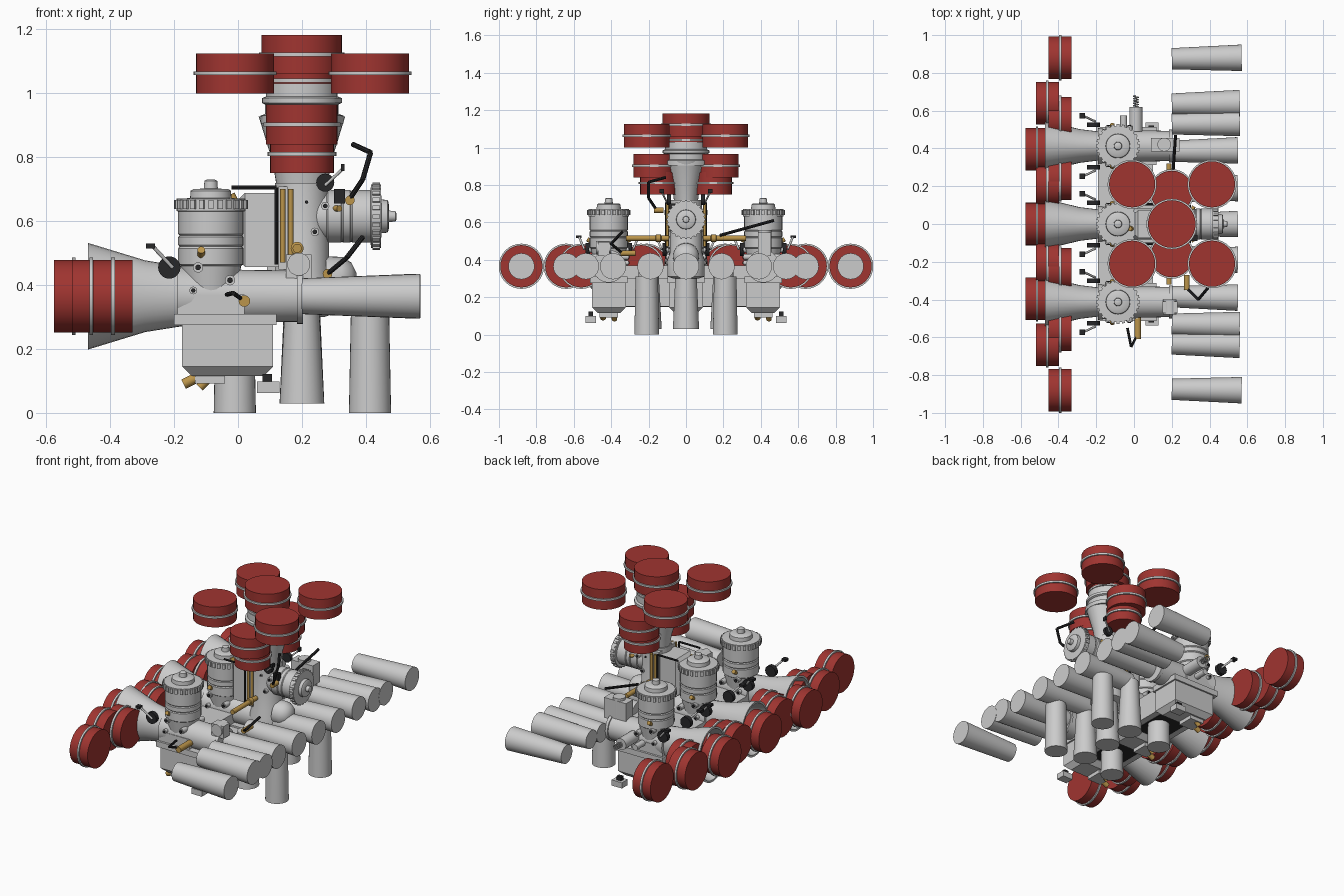
import bpy, bmesh, math
from mathutils import Matrix, Vector

if "Cube" in bpy.data.objects:
    bpy.data.objects.remove(bpy.data.objects["Cube"])

def material(name, col):
    m = bpy.data.materials.new(name)
    m.diffuse_color = (*col, 1)
    m.use_nodes = True
    m.node_tree.nodes["Principled BSDF"].inputs["Base Color"].default_value = m.diffuse_color
    return m

RED = material("red", (0.35, 0.035, 0.03))
BRASS = material("brass", (0.5, 0.3, 0.07))
BLACK = material("black", (0.02, 0.02, 0.022))
GREY = None
I = Matrix.Identity(4)
X, Y, Z = Vector((1, 0, 0)), Vector((0, 1, 0)), Vector((0, 0, 1))

def finish(name, bm, mat, M):
    bmesh.ops.recalc_face_normals(bm, faces=bm.faces)
    bm.transform(M)
    me = bpy.data.meshes.new(name)
    bm.to_mesh(me)
    bm.free()
    ob = bpy.data.objects.new(name, me)
    bpy.context.collection.objects.link(ob)
    if mat:
        me.materials.append(mat)
    bpy.ops.object.select_all(action='DESELECT')
    ob.select_set(True)
    bpy.context.view_layer.objects.active = ob
    bpy.ops.object.shade_smooth_by_angle(angle=math.radians(35))
    return ob

def lathe(name, pts, org, axis, mat=GREY, M=I, n=32, squash=1.0, loop=False):
    """Spin (radius, height) points around an axis; squash narrows it along y."""
    bm = bmesh.new()
    Q = Z.rotation_difference(axis)
    rings = []
    for r, h in pts:
        ring = []
        for i in range(n):
            a = 2 * math.pi * i / n
            v = Q @ Vector((r * math.cos(a), r * math.sin(a), h))
            v.y *= squash
            ring.append(bm.verts.new(v + Vector(org)))
        rings.append(ring)
    pairs = list(zip(rings, rings[1:])) + ([(rings[-1], rings[0])] if loop else [])
    for a, b in pairs:
        for i in range(n):
            bm.faces.new((a[i], a[(i + 1) % n], b[(i + 1) % n], b[i]))
    if not loop:
        bm.faces.new(rings[0])
        bm.faces.new(rings[-1])
    return finish(name, bm, mat, M)

def rod(name, a, b, r, mat=GREY, M=I, r2=None, n=20):
    d = Vector(b) - Vector(a)
    return lathe(name, [(r, 0), (r2 or r, d.length)], a, d.normalized(), mat, M, n)

def wire(name, pts, r, mat, M=I):
    for a, b in zip(pts, pts[1:]):
        rod(name, a, b, r, mat, M, n=8)

def box(name, lo, hi, mat=GREY, M=I, inset=0):
    """Box whose bottom may be drawn in by inset."""
    bm = bmesh.new()
    lo, hi = Vector(lo), Vector(hi)
    bmesh.ops.create_cube(bm, size=1, matrix=Matrix.Translation((lo + hi) / 2)
                          @ Matrix.Diagonal((*(hi - lo), 1)))
    c = (lo + hi) / 2
    for v in bm.verts:
        if v.co.z < c.z:
            v.co.x -= math.copysign(inset, v.co.x - c.x)
            v.co.y -= math.copysign(inset, v.co.y - c.y)
    return finish(name, bm, mat, M)

def filter_can(name, org, axis, r=0.113, h=0.122):
    lathe(name, [(r, 0), (r, h)], org, axis, RED)
    m = h / 2
    lathe(name + "_clamp", [(r - .004, m - .006), (r + .008, m - .006),
          (r + .008, m + .006), (r - .004, m + .006)], org, axis, loop=True)

def carburettor(tag, M, knurl=0.108):
    # throttle body and flange
    lathe("body" + tag, [(.095, -.19), (.085, -.12), (.08, .185), (.087, .185), (.087, .203)],
          (0, 0, .365), X, M=M)
    # flared intake trumpet, oval and hollow
    lathe("trumpet" + tag, [(.09, .15), (.112, .29), (.167, .47), (.155, .47), (.08, .2)],
          (0, 0, .365), -X, M=M, squash=.8)
    # suction chamber with ribs, cap and knob
    lathe("chamber" + tag, [(.07, .31), (.095, .46), (.102, .465), (.102, .515), (.098, .52),
          (.102, .525), (.102, .55), (.098, .555), (.102, .56), (.102, .63), (knurl, .632),
          (knurl, .67), (.065, .672), (.063, .695), (.055, .7), (.022, .702), (.02, .726), (.012, .73)],
          (-.085, 0, 0), Z, M=M)
    # knurled ring of lugs
    for i in range(24):
        L = M @ Matrix.Translation((-.085, 0, 0)) @ Matrix.Rotation(i * math.pi / 12, 4, 'Z')
        box("cap_lug" + tag, (knurl - .005, -.008, .638), (knurl + .008, .008, .666), M=L)
    # float bowl with lid, sump and drain
    box("bowl_lid" + tag, (-.2, -.1, .275), (.12, .1, .31), M=M)
    box("float_bowl" + tag, (-.175, -.09, .145), (.11, .09, .275), M=M)
    box("bowl_sump" + tag, (-.175, -.09, .115), (.11, .09, .145), M=M, inset=.03)
    box("drain_plate" + tag, (-.135, -.05, .092), (-.04, .05, .116), M=M)
    rod("drain_union" + tag, (-.11, -.03, .12), (-.17, -.03, .09), .016, BRASS, M)
    rod("drain_jet" + tag, (-.09, .03, .11), (-.12, .03, .08), .014, BRASS, M)
    # throttle quadrant, links and screws on both sides
    for s in (-1, 1):
        rod("quadrant" + tag, (-.215, s * .1, .455), (-.215, s * .125, .455), .035, BLACK, M)
        rod("link" + tag, (-.205, s * .13, .455), (-.27, s * .16, .525), .006, GREY, M)
        box("link_end" + tag, (-.288, s * .16 - .015, .515), (-.26, s * .16 + .015, .53), BLACK, M)
        for x, z, r in ((-.125, .455, .016), (-.025, .415, .016), (-.14, .383, .012)):
            rod("boss" + tag, (x, s * .05, z), (x, s * .105, z), r, GREY, M)
            rod("screw" + tag, (x, s * .104, z), (x, s * .112, z), r * .55, BLACK, M)
        rod("vent" + tag, (-.115, s * .09, .495), (-.115, s * .115, .51), .012, BRASS, M)

# three side-draught units and one smaller downdraught unit
for k, y in enumerate((-.413, 0, .413)):
    carburettor("_%d" % (k + 1), Matrix.Translation((0, y, 0)))
S = .81
down = (Matrix.Translation((.2 - .365 * S, 0, .615 - .085 * S))
        @ Matrix.Rotation(math.pi / 2, 4, 'Y') @ Matrix.Scale(S, 4))
carburettor("_down", down, .122)
lathe("down_base", [(.07, .3), (.1, .31), (.1, .4), (.085, .44), (.085, .72)], (.2, 0, 0), Z)
lathe("down_elbow", [(.07, 0), (.068, .05), (.05, .08), (.02, .095)], (.275, 0, .42), X)

# common base joining the bowls
box("base", (-.172, -.5, .15), (.1, .5, .3))
box("base_panel", (-.13, -.32, .146), (.06, .32, .151), BLACK)
box("manifold", (-.19, -.5, .285), (.02, .5, .37))

# bowl frame of the downdraught unit
for s in (-1, 1):
    y = s * .105
    wire("bowl_frame", [(-.02, y, .705), (.12, y, .705), (.12, y, .465)], .006, BLACK)
    for x in (.14, .165):
        rod("fuel_tube", (x, s * .1, .47), (x, s * .1, .7), .008, BRASS)
    rod("fuel_rail", (.185, s * .09, .515), (.185, s * .32, .515), .014, BRASS)
    lathe("rail_union", [(.01, 0), (.02, .005), (.02, .03), (.01, .035)],
          (.185, s * .13, .515), Y * s, BRASS)

# stacked collar and filters over the downdraught unit
lathe("stack_collar", [(.13, .905), (.13, .93), (.115, .935), (.115, .965), (.125, .97),
      (.125, .985), (.112, .99), (.112, 1.03)], (.2, 0, 0), Z)
filter_can("stack_filter_low", (.2, 0, 1.0), Z, .105, .08)
filter_can("stack_filter_top", (.2, 0, 1.06), Z, .126, .122)
for s in (-1, 1):
    for x in (-.01, .413):
        filter_can("upper_filter", (x, s * .21, 1.0), Z, .122, .125)
        rod("down_pipe", (x, s * .21, 0), (x, s * .21, .31), .066, r2=.06, n=32)
    filter_can("mid_filter", (.2, s * .17, .84), Z, .112, .125)
    filter_can("low_filter", (.2, s * .145, .75), Z, .1, .12)
    rod("down_pipe_inner", (.2, s * .2, .03), (.2, s * .2, .36), .07, r2=.052, n=32)
rod("down_pipe_centre", (.2, 0, .03), (.2, 0, .36), .07, r2=.055, n=32)

# row of side filters (start x, y)
for x, ys in ((-.575, (0, .395)), (-.52, (.21, .64)), (-.452, (.24, .56, .88))):
    for y in ys:
        for s in ((-1, 1) if y else (1,)):
            filter_can("side_filter", (x, s * y, .365), X)

# row of outlet pipes (end x, y)
for x, y in ((.55, 0), (.55, .19), (.55, .39), (.56, .535), (.56, .64), (.57, .88)):
    for s in ((-1, 1) if y else (1,)):
        rod("outlet_pipe", (.2, s * (y - .005), .365), (x, s * y, .365), .056, r2=.07, n=32)

# loose brackets below the ends
for s in (-1, 1):
    y = s * .51
    box("end_bracket", (.06, y - .028, .063), (.13, y + .028, .098))
    box("end_bracket_stop", (.077, y - .012, .098), (.107, y + .012, .122), BLACK)

# linkage rods and brass ends
wire("choke_rod", [(.35, -.16, .67), (.39, -.2, .73), (.415, -.2, .815), (.36, -.11, .84)], .008, BLACK)
rod("choke_joint", (.35, -.12, .665), (.35, -.17, .665), .015, BRASS)
wire("throttle_rod", [(.28, -.34, .435), (.34, -.4, .485), (.39, -.34, .55)], .008, BLACK)
rod("throttle_joint", (.28, -.27, .435), (.28, -.35, .435), .015, BRASS)
wire("cross_rod", [(.2, .18, .53), (.22, .47, .61)], .008, BLACK)
wire("front_rod", [(.02, -.58, .35), (-.015, -.65, .375), (-.035, -.55, .37)], .007, BLACK)
rod("front_union", (.02, -.49, .35), (.02, -.61, .35), .018, BRASS)
box("side_plate", (.3, -.09, .655), (.335, -.06, .7), BLACK)

# small housings on the outer units
rod("front_housing", (.19, -.48, .465), (.19, -.4, .465), .036)
box("front_housing_foot", (.15, -.47, .42), (.23, -.41, .495))
box("rear_housing", (.09, .385, .42), (.24, .455, .545))
rod("rear_housing_tube", (.16, .42, .4), (.16, .42, .56), .036)

# return spring on the back
rod("spring_cup", (.01, .49, .38), (.01, .62, .38), .035)
rod("rear_stud", (-.055, .5, .36), (-.055, .575, .36), .018)
wire("return_spring", [(.01 + .014 * math.cos(i * .9), .62 + i * .0018, .38 + .014 * math.sin(i * .9))
                       for i in range(34)], .003, GREY)
